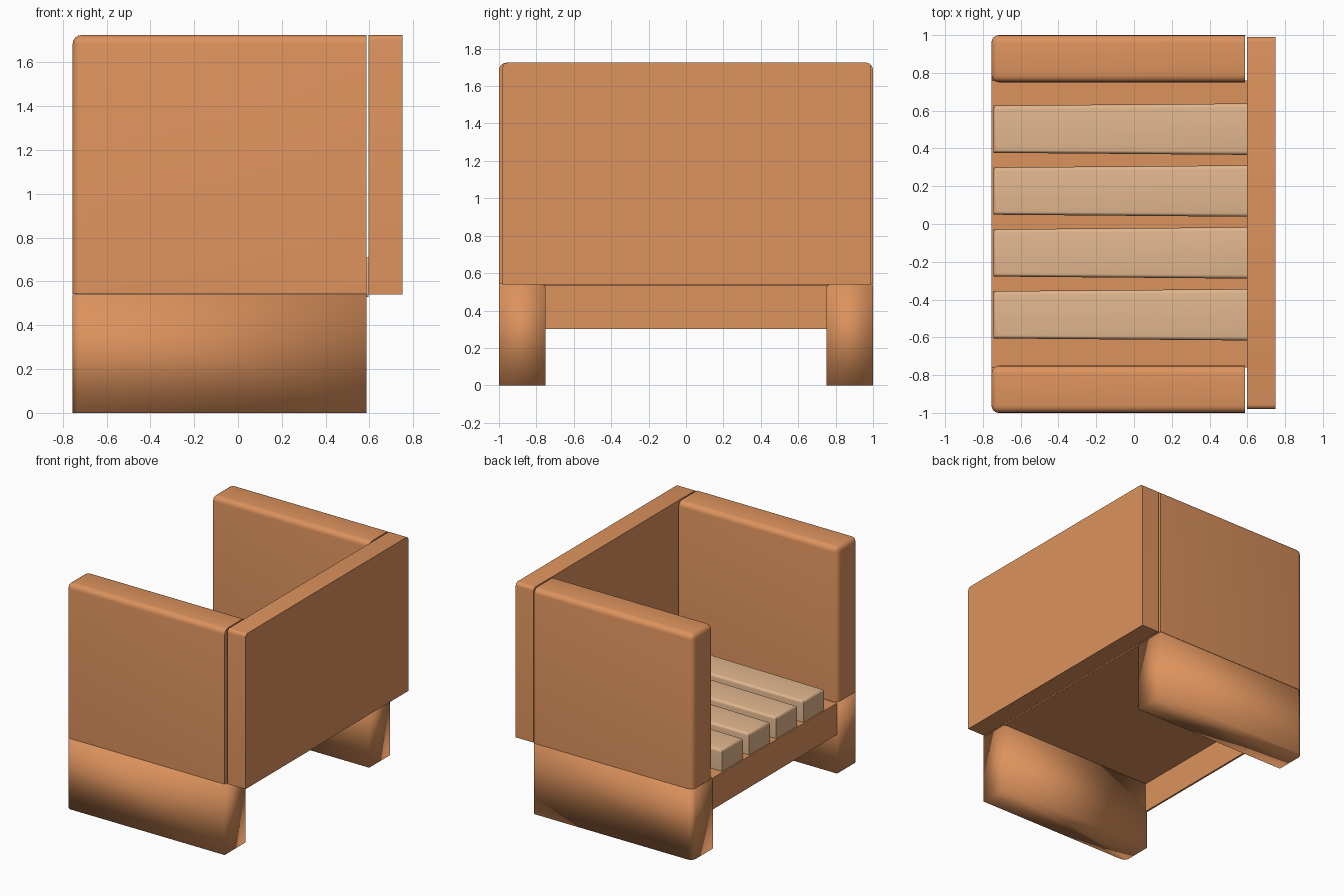
import bpy, bmesh, math

if "Cube" in bpy.data.objects:
    bpy.data.objects.remove(bpy.data.objects["Cube"])


def material(name, color):
    m = bpy.data.materials.new(name)
    m.diffuse_color = (*color, 1)
    m.use_nodes = True
    m.node_tree.nodes["Principled BSDF"].inputs["Base Color"].default_value = m.diffuse_color
    return m


WOOD = material("warm_wood", (0.72, 0.29, 0.11))
PALE = material("pale_wood", (0.75, 0.47, 0.27))


def finish(bm, name, mat, smooth_all=False):
    bmesh.ops.recalc_face_normals(bm, faces=bm.faces)
    mesh = bpy.data.meshes.new(name)
    bm.to_mesh(mesh)
    bm.free()
    mesh.materials.append(mat)
    ob = bpy.data.objects.new(name, mesh)
    bpy.context.collection.objects.link(ob)
    bpy.ops.object.select_all(action='DESELECT')
    ob.select_set(True)
    bpy.context.view_layer.objects.active = ob
    if smooth_all:
        bpy.ops.object.shade_smooth()
    else:
        bpy.ops.object.shade_smooth_by_angle(angle=math.radians(35))
    return ob


def box(name, x, y, z, mat, radius=0, rounded=None, shape=None, smooth_all=False):
    """Box from (min, max) ranges; rounded(mid, dir) picks the edges to bevel."""
    bm = bmesh.new()
    bmesh.ops.create_cube(bm, size=1)
    picked = []
    if rounded:
        for e in bm.edges:
            a, b = (v.co for v in e.verts)
            if rounded((a + b) / 2, b - a):
                picked.append(e)
    for v in bm.verts:
        for i, (lo, hi) in enumerate((x, y, z)):
            v.co[i] = lo + (v.co[i] + 0.5) * (hi - lo)
        if shape:
            shape(v.co)
    if picked:
        bmesh.ops.bevel(bm, geom=picked, offset=radius, segments=4,
                        profile=0.5, affect='EDGES')
    return finish(bm, name, mat, smooth_all)


# Seat deck: thin sheet that folds down into a front apron, open underneath
profile = [(0.597, 0.54), (-0.755, 0.54), (-0.755, 0.3),
           (-0.74, 0.3), (-0.74, 0.53), (0.597, 0.53)]
bm = bmesh.new()
face = bm.faces.new([bm.verts.new((x, -0.76, z)) for x, z in profile])
ext = bmesh.ops.extrude_face_region(bm, geom=[face], use_keep_orig=True)
for v in ext["geom"]:
    if isinstance(v, bmesh.types.BMVert):
        v.co.y = 0.76
finish(bm, "seat_deck", WOOD)


# Arms: rounded along the top and front, square at the bottom and rear
def arm_edges(mid, d):
    top_long = mid.z > 0.4 and abs(d.x) > 0.5
    front_edge = mid.x < -0.4 and mid.z > -0.4
    return top_long or front_edge


for side, s in (("right", -1), ("left", 1)):
    y = sorted((s * 0.75, s))
    box(side + "_arm", (-0.755, 0.587), y, (0.542, 1.725), WOOD, 0.04, arm_edges)
    # Legs: full-depth side panels below the arms, outer front corner rounded
    box(side + "_leg", (-0.755, 0.587), y, (0, 0.54), WOOD, 0.04,
        lambda mid, d, s=s: mid.x < -0.4 and s * mid.y > 0.4, smooth_all=True)

# Backrest: stands just behind the arms, top corners eased
box("backrest", (0.597, 0.75), (-0.98, 0.99), (0.54, 1.725), WOOD, 0.025,
    lambda mid, d: mid.z > 0.4 and abs(d.x) > 0.5)

# Seat slats: slightly narrower and thinner towards the front
for i in range(4):
    yc = 0.502 - i * 0.3275

    def taper(co, yc=yc):
        if co.x < 0:
            co.y = yc + (co.y - yc) * 0.92
            co.z = 0.54 + (co.z - 0.54) * 0.95

    box(f"seat_slat_{i + 1}", (-0.745, 0.597), (yc - 0.136, yc + 0.136),
        (0.54, 0.71), PALE, 0.02,
        lambda mid, d: mid.z > 0.4 and (abs(d.x) > 0.5 or mid.x < -0.4), taper)
